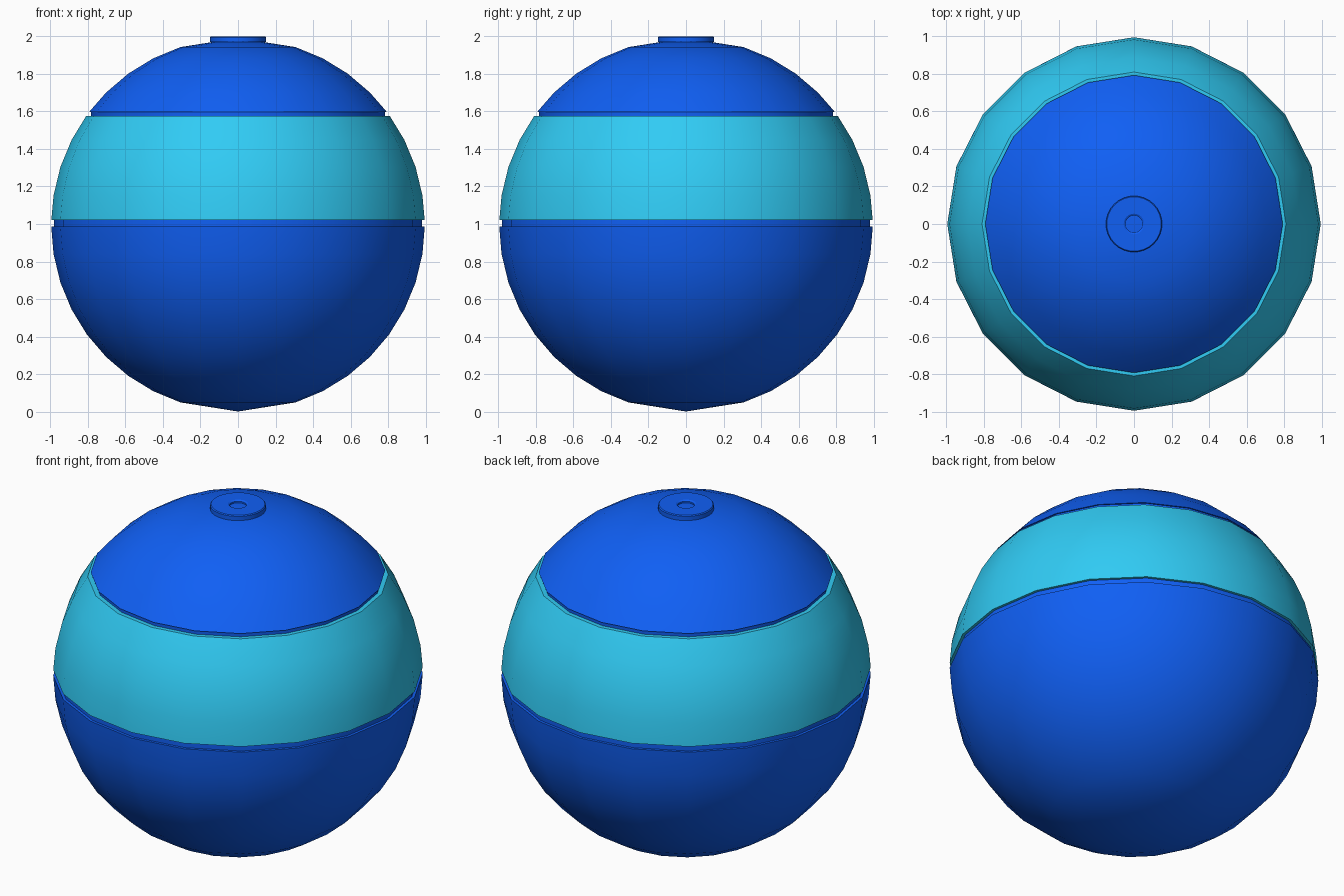
import bpy, bmesh, math

if "Cube" in bpy.data.objects:
    bpy.data.objects.remove(bpy.data.objects["Cube"])

R, CZ = 0.996, 0.996   # ball radius and centre height


def material(name, rgb):
    m = bpy.data.materials.new(name)
    m.diffuse_color = (*rgb, 1)
    m.use_nodes = True
    m.node_tree.nodes["Principled BSDF"].inputs["Base Color"].default_value = m.diffuse_color
    return m


blue = material("blue", (0.005, 0.115, 0.91))
cyan = material("cyan", (0.03, 0.60, 0.91))


def on_ball(z):
    """Point of the ball's profile at height z."""
    return (math.sqrt(max(R * R - (z - CZ) ** 2, 0)), z)


def arc(z0, z1):
    """Ball profile from z0 up to z1, with rows every 9 degrees."""
    rows = [CZ - R * math.cos(math.radians(9 * i)) for i in range(21)]
    return [on_ball(z0)] + [on_ball(z) for z in rows if z0 + 0.02 < z < z1 - 0.02] + [on_ball(z1)]


def lathe(name, profile, sides, mat):
    """Revolve a (radius, z) profile around the z axis."""
    bm = bmesh.new()
    rings = []
    for r, z in profile:
        if r < 1e-5:
            rings.append([bm.verts.new((0, 0, z))] * sides)
        else:
            rings.append([bm.verts.new((r * math.cos(math.tau * i / sides),
                                        r * math.sin(math.tau * i / sides), z))
                          for i in range(sides)])
    for a, b in zip(rings, rings[1:]):
        for i in range(sides):
            j = (i + 1) % sides
            bm.faces.new(list(dict.fromkeys((a[i], a[j], b[j], b[i]))))
    me = bpy.data.meshes.new(name)
    bm.to_mesh(me)
    bm.free()
    me.materials.append(mat)
    ob = bpy.data.objects.new(name, me)
    bpy.context.collection.objects.link(ob)
    bpy.ops.object.select_all(action='DESELECT')
    ob.select_set(True)
    bpy.context.view_layer.objects.active = ob
    bpy.ops.object.shade_smooth_by_angle(angle=math.radians(30))
    return ob


# Lower half with the seam groove above it
lathe("lower_shell", arc(0, 0.987) + [(0.98, 0.987), (0.98, 1.02)], 20, blue)

# Light coloured band
lathe("middle_band", [(0.98, 1.02)] + arc(1.02, 1.575) + [(0.78, 1.575)], 20, cyan)

# Upper cap with its seam groove below
lathe("upper_cap", [(0.785, 1.575), (0.785, 1.598)] + arc(1.598, CZ + R), 20, blue)

# Round valve plate with a small recessed hole
lathe("valve_plate", [(0.15, 1.97), (0.15, 1.995), (0.145, 2.0), (0.055, 2.0),
                      (0.045, 1.994), (0.045, 1.985), (0, 1.985)], 32, blue)
